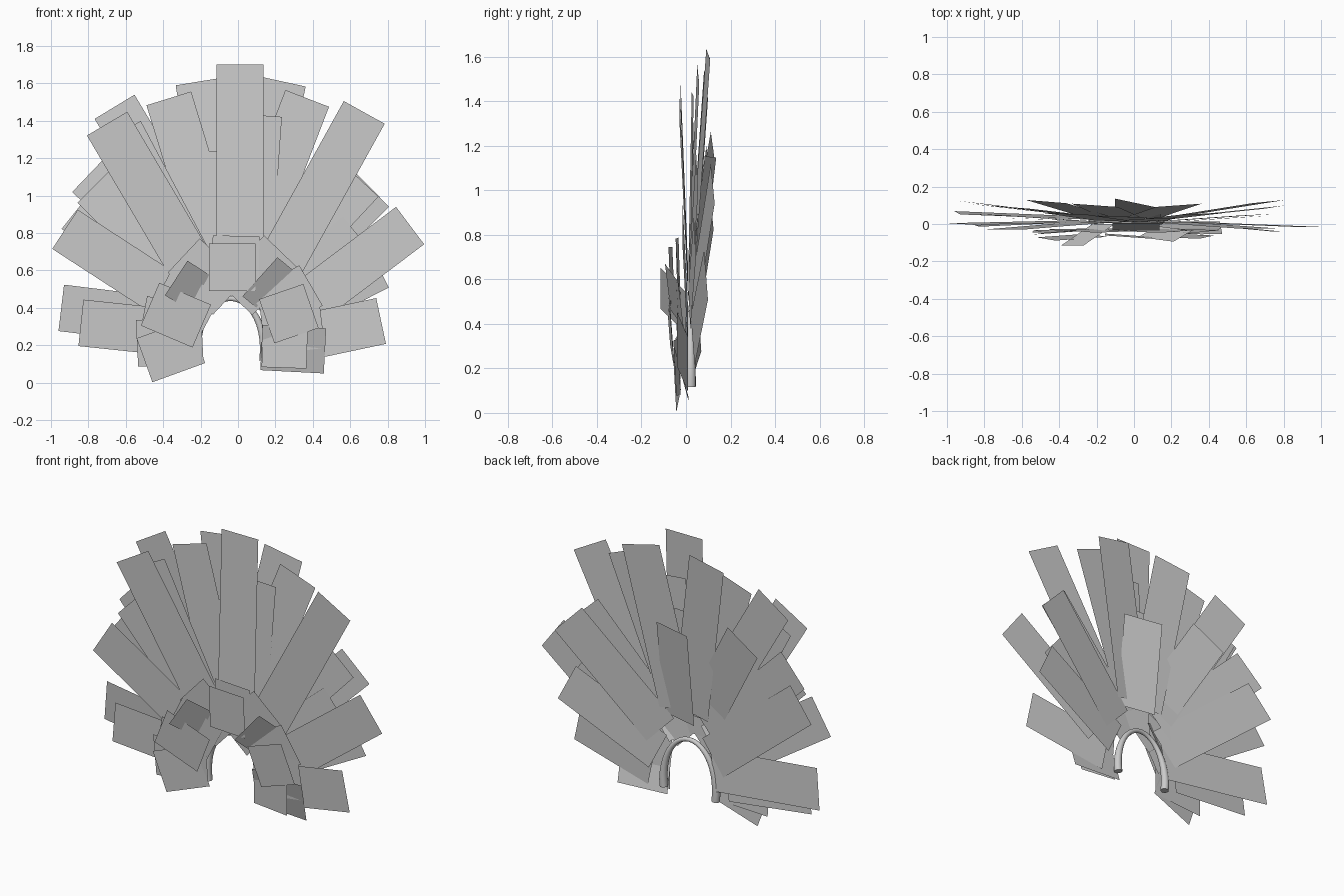
import bpy, bmesh
from math import radians, sin, cos, pi
from mathutils import Matrix, Vector

cube = bpy.data.objects.get("Cube")
if cube:
    bpy.data.objects.remove(cube, do_unlink=True)

grey = bpy.data.materials.new("plain grey")
grey.use_nodes = True
colour = (0.6, 0.6, 0.6, 1)
grey.diffuse_color = colour
grey.node_tree.nodes["Principled BSDF"].inputs["Base Color"].default_value = colour


def feather(name, x, z, lean, length, y_base, y_tip, roll=0, width=0.25):
    """Flat plate hanging from its tip centre (x, z), leaning away from vertical."""
    a = radians(lean)
    tip = Vector((x, y_tip, z))
    base = Vector((x - length * sin(a), y_base, z - length * cos(a)))
    along = (tip - base).normalized()
    side = Matrix.Rotation(radians(roll), 3, along) @ Vector((cos(a), 0, -sin(a)))
    side *= width / 2
    bm = bmesh.new()
    bm.faces.new([bm.verts.new(p) for p in
                  (base - side, base + side, tip + side, tip - side)])
    mesh = bpy.data.meshes.new(name)
    bm.to_mesh(mesh)
    bm.free()
    mesh.materials.append(grey)
    bpy.context.collection.objects.link(bpy.data.objects.new(name, mesh))


def layer(name, y_base, rows, roll=0):
    for i, (x, z, lean, length, y_tip) in enumerate(rows):
        feather(f"{name}_{i + 1}", x, z, lean, length, y_base, y_tip,
                roll if x > 0 else -roll)


# Back fan: tips lean backwards
layer("back_feather", 0.03, [
    (-0.21, 1.61, -9, 1, 0.1),
    (0.24, 1.61, 12, 1, 0.1),
    (-0.66, 1.475, -31, 1, 0.09),
    (-0.8, 1.11, -46, 0.85, 0.1),
    (-0.945, 0.4, -83, 0.75, 0.06),
    (0.72, 1.03, 45, 0.8, 0.12),
    (0.75, 0.62, 63, 0.65, 0.09),
    (-0.47, 1.2, -30, 0.6, 0.12),
    (-0.865, 0.92, -51, 0.85, 0.115),
], 4)
feather("back_feather_centre", 0.02, 1.15, 0, 0.58, 0.04, 0.11, -12)

# Middle fan: nearly upright
layer("middle_feather", 0.015, [
    (-0.37, 1.52, -17, 0.95, 0.055),
    (0.37, 1.52, 21, 0.95, 0.055),
    (-0.63, 1.34, -28, 0.9, 0.03),
    (-0.77, 1.05, -45, 0.75, 0.05),
    (0.66, 1.08, 43, 0.75, 0.05),
    (0.64, 0.79, 50, 0.5, 0.04),
    (0.11, 1.43, 4, 0.8, 0.03),
    (-0.07, 1.24, -2, 0.64, 0.04),
    (-0.925, 0.82, -57, 0.8, 0.0),
    (-0.84, 0.32, -84, 0.55, -0.01),
], 2)

# Front fan: the broad feathers in plain sight
feather("front_feather_centre", 0.01, 1.7, 0, 1.1, -0.035, 0.005)
layer("front_feather", 0.01, [
    (-0.7, 1.385, -30.5, 0.95, -0.03),
    (0.675, 1.445, 29, 1, -0.025),
    (0.92, 0.84, 53, 0.8, -0.015),
    (0.765, 0.33, 78, 0.55, -0.04),
])

# Inner ring of short feathers around the band
layer("inner_feather", -0.03, [
    (-0.01, 0.785, 1, 0.32, -0.04),
    (-0.29, 0.68, -47, 0.33, -0.04),
    (0.23, 0.7, 44, 0.35, -0.04),
    (-0.41, 0.5, -62, 0.3, -0.035),
    (0.39, 0.52, 60, 0.3, -0.04),
    (-0.54, 0.21, -93, 0.35, -0.04),
    (0.45, 0.31, 83, 0.32, -0.03),
    (-0.51, 0.34, -79, 0.3, -0.04),
    (-0.5, 0.12, -110, 0.3, -0.05),
    (0.37, 0.2, 92, 0.24, -0.05),
], 3)
feather("inner_feather_low", 0.465, 0.17, 93, 0.34, -0.02, -0.02, 15)

# Short feathers in front of the ring
layer("cover_feather", -0.06, [
    (-0.03, 0.745, 0, 0.255, -0.07),
    (-0.47, 0.42, -67, 0.3, -0.08),
    (0.39, 0.41, 71, 0.25, -0.07),
], 4)

# Short feathers that stick out of the ring
feather("raised_feather_left", -0.33, 0.56, -57, 0.2, 0, -0.115, 0, 0.22)
feather("raised_feather_right", 0.26, 0.63, 42, 0.28, -0.04, -0.065, 25, 0.14)

# Arched head band, thinner at the crown
curve = bpy.data.curves.new("head_band", "CURVE")
curve.dimensions = "3D"
curve.bevel_depth = 0.024
curve.bevel_resolution = 5
curve.use_fill_caps = True
spline = curve.splines.new("POLY")
steps = 24
spline.points.add(steps)
for i, point in enumerate(spline.points):
    t = pi * (1.06 - 1.12 * i / steps)
    point.co = (-0.04 + 0.18 * cos(t), 0.02, 0.17 + 0.28 * sin(t), 1)
    point.radius = 1 - 0.45 * max(0, sin(t))
band_curve = bpy.data.objects.new("band_curve", curve)
bpy.context.collection.objects.link(band_curve)
band_mesh = bpy.data.meshes.new_from_object(
    band_curve.evaluated_get(bpy.context.evaluated_depsgraph_get()))
bpy.data.objects.remove(band_curve, do_unlink=True)
band_mesh.materials.clear()
band_mesh.materials.append(grey)
band = bpy.data.objects.new("head_band", band_mesh)
bpy.context.collection.objects.link(band)
bpy.context.view_layer.objects.active = band
band.select_set(True)
bpy.ops.object.shade_smooth_by_angle(angle=radians(40))
